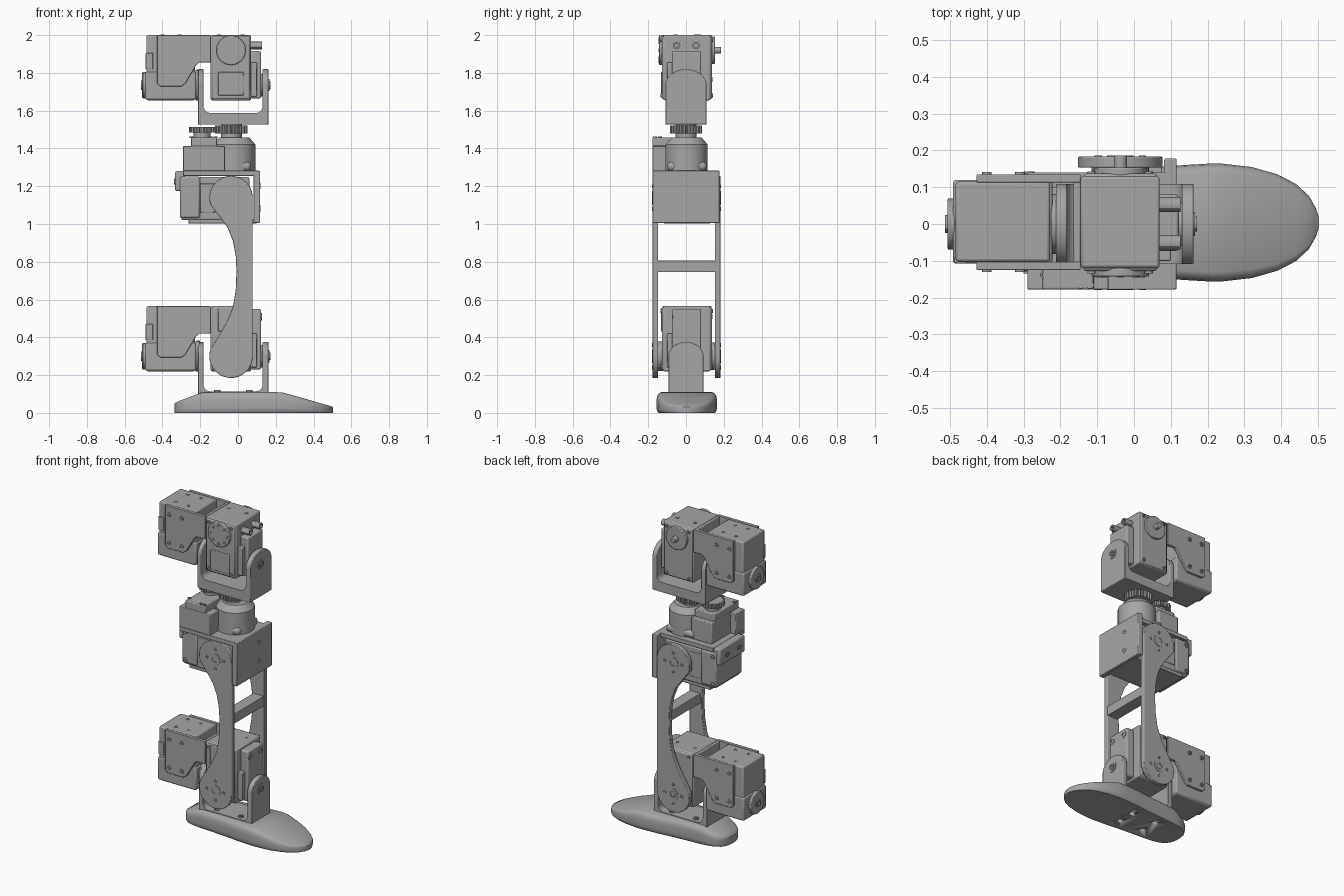
import bpy, bmesh, math
from mathutils import Vector

cube = bpy.data.objects.get("Cube")
if cube:
    bpy.data.objects.remove(cube, do_unlink=True)

grey = bpy.data.materials.new("mid grey")
grey.use_nodes = True
grey.diffuse_color = (0.38, 0.38, 0.38, 1)
grey.node_tree.nodes["Principled BSDF"].inputs["Base Color"].default_value = grey.diffuse_color


def finish(name, bm, bevel=0.0, angle=30):
    bmesh.ops.recalc_face_normals(bm, faces=bm.faces)
    mesh = bpy.data.meshes.new(name)
    bm.to_mesh(mesh)
    bm.free()
    mesh.materials.append(grey)
    ob = bpy.data.objects.new(name, mesh)
    bpy.context.collection.objects.link(ob)
    if bevel:
        mod = ob.modifiers.new("bevel", 'BEVEL')
        mod.width, mod.segments, mod.limit_method = bevel, 2, 'ANGLE'
        mod.angle_limit = math.radians(50)
    bpy.ops.object.select_all(action='DESELECT')
    ob.select_set(True)
    bpy.context.view_layer.objects.active = ob
    bpy.ops.object.shade_smooth_by_angle(angle=math.radians(angle))
    return ob


def place(axis, p, d):
    """Put a 2D profile point at depth d along the axis."""
    return {'x': (d, p[0], p[1]), 'y': (p[0], d, p[1]), 'z': (p[0], p[1], d)}[axis]


def prism(name, axis, points, a, b, bevel=0.0, taper=1.0):
    bm = bmesh.new()
    mid = sum((Vector(p) for p in points), Vector((0, 0))) / len(points)
    low = [bm.verts.new(place(axis, p, a)) for p in points]
    high = [bm.verts.new(place(axis, mid + (Vector(p) - mid) * taper, b)) for p in points]
    bm.faces.new(low)
    bm.faces.new(high)
    for i in range(len(points)):
        j = (i + 1) % len(points)
        bm.faces.new((low[i], low[j], high[j], high[i]))
    return finish(name, bm, bevel)


def box(name, x, y, z, bevel=0.006):
    pts = [(x[0], y[0]), (x[1], y[0]), (x[1], y[1]), (x[0], y[1])]
    return prism(name, 'z', pts, z[0], z[1], bevel)


def arc(c, rx, rz, start, end, n):
    return [(c[0] + rx * math.cos(math.radians(start + (end - start) * i / n)),
             c[1] + rz * math.sin(math.radians(start + (end - start) * i / n))) for i in range(n + 1)]


def disc(name, axis, c, r, a, b, bevel=0.0, taper=1.0, n=32):
    return prism(name, axis, arc(c, r, r, 0, 360, n)[:-1], a, b, bevel, taper)


def screws(name, axis, points, a, b, r=0.011):
    """Socket-head screws: a rim around a sunken centre."""
    for p in points:
        bm = bmesh.new()
        rings = [[bm.verts.new(place(axis, q, d)) for q in arc(p, k, k, 0, 360, 12)[:-1]]
                 for k, d in ((r, a), (r, b), (r * .55, b), (r * .55, a))]
        for lo, hi in zip(rings, rings[1:]):
            for i in range(12):
                j = (i + 1) % 12
                bm.faces.new((lo[i], lo[j], hi[j], hi[i]))
        bm.faces.new(rings[-1])
        finish(name, bm)


def ring_points(c, r, n, turn=0):
    return arc(c, r, r, turn, turn + 360, n)[:-1]


def fork(name, w, base, pivot, rise, foot_top):
    """U bracket with two rounded arms holding the roll pivot."""
    for side, a, b, hub in (("right", -.212, -.182, -.225), ("left", .13, .162, .12)):
        pts = [(-w, base), (w, base)] + arc((0, pivot), w, rise, 0, 180, 20)
        prism(f"{name}_{side}_arm", 'x', pts, a, b, .004)
        disc(f"{name}_{side}_hub", 'x', (0, pivot), .05, hub, max(hub, a) + .01, .003)
    disc(name + "_pivot_ring", 'x', (0, pivot), .032, .15, .166)
    screws(name + "_pivot_screw", 'x', [(0, pivot)], .16, .171, .02)
    lo, hi = -.2, .15
    f = .035
    pts = [(lo, base), (hi, base), (hi, foot_top + f)]
    pts += arc((.13 - f, foot_top + f), f, f, 0, -90, 6)
    pts += arc((-.182 + f, foot_top + f), f, f, -90, -180, 6) + [(lo, foot_top + f)]
    prism(name + "_bridge", 'y', pts, -w, w)


def servo_pair(name, b, horn_z, reach):
    """Roll servo, its cradle and the pitch servo; b is the bottom height."""
    t, axle = b + .345, b + .08
    # roll servo
    box(name + "_roll_servo", (-.485, -.228), (-.103, .115), (b, t), .008)
    box(name + "_roll_gear_case", (-.492, -.222), (-.108, .12), (b + .004, b + .15), .008)
    box(name + "_roll_plug", (-.489, -.45), (-.107, -.09), (b + .165, b + .25), .003)
    disc(name + "_roll_rear_cap", 'x', (0, axle), .07, -.507, -.485, .005)
    screws(name + "_roll_cap_screw", 'x', [(0, axle)], -.5, -.514, .025)
    disc(name + "_roll_horn", 'x', (0, axle), .082, -.225, -.2, .005)
    screws(name + "_roll_top_screw", 'z', [(x, y) for x in (-.4, -.31) for y in (-.055, .068)], t - .002, t + .002)
    # cradle
    side = [(-.428, t), (-.145, t), (-.145, b + .2), (-.205, b + .2), (-.222, b + .185), (-.278, b + .09),
            (-.3, b + .073), (-.41, b + .073), (-.428, b + .09)]
    for y, face, d in ((-.125, -.125, -.006), (.113, .135, .006)):
        prism(name + "_cradle_side", 'y', side, y, y + .022, .003)
        screws(name + "_cradle_screw", 'y', [(x, z) for x in (-.4, -.31) for z in (b + .11, b + .29)], face, face + d, .013)
    box(name + "_cradle_wall", (-.165, -.145), (-.12, .13), (b + .2, t - .003), .004)
    # pitch servo
    box(name + "_pitch_servo", (-.145, .07), (-.12, .13), (b, t), .008)
    for y0, y1, f, d in ((-.128, -.09, -.128, -.006), (.1, .137, .137, .006)):
        box(name + "_pitch_cover", (-.138, .063), (y0, y1), (b + .006, t - .006), .008)
        corners = [(x, z) for x in (-.115, .04) for z in (b + .025, t - .025)]
        screws(name + "_cover_screw", 'y', corners, f, f + d)
    away = b + .08 if horn_z > b + .17 else t - .08
    box(name + "_pitch_panel", (-.105, .03), (-.133, -.12), (away - .055, away + .07), .004)
    disc(name + "_pitch_horn", 'y', (-.037, horn_z), .078, -reach, -.12, .004)
    screws(name + "_horn_screw", 'y', ring_points((-.037, horn_z), .058, 8), -reach, -reach - .003, .009)
    disc(name + "_pitch_rear_horn", 'y', (-.037, horn_z), .073, .13, .153, .004)
    disc(name + "_pitch_axle", 'y', (-.037, horn_z), .018, .15, .186, .003)
    screws(name + "_pitch_top_screw", 'z', [(-.1, .053), (.023, .053)], t - .002, t + .002)
    # side mount carrying the outer roll pivot
    box(name + "_side_mount", (.065, .122), (-.073, .08), (b + .01, t - .085 + (.07 if b < 1 else 0)), .008)
    box(name + "_side_step", (.065, .1), (-.1, -.06), (b + .02, b + .2), .004)
    screws(name + "_mount_screw", 'x', [(-.05, t - .055), (.053, t - .055)], .068, .126, .02)
    disc(name + "_side_boss", 'x', (0, axle), .06, .11, .132, .004)


# foot: cross-sections lofted from heel to toe (x, half width, height)
bm = bmesh.new()
stations = [(-.335, .02, .05), (-.328, .058, .055), (-.31, .088, .064), (-.28, .11, .075), (-.23, .124, .094),
            (-.19, .129, .108), (-.1, .135, .11), (.0, .143, .11), (.1, .154, .11), (.2, .16, .11),
            (.24, .16, .107), (.32, .151, .085), (.39, .131, .065), (.44, .105, .05), (.475, .073, .041),
            (.495, .038, .034), (.503, .012, .03)]
section = [(.93, 0), (.985, .1), (1, .25), (1, .62), (.98, .8), (.93, .93), (.84, 1)]
loops = []
for x, w, h in stations:
    ys = [(-k, f) for k, f in section] + [(k, f) for k, f in reversed(section)]
    loops.append([bm.verts.new((x, k * w + .004, f * h)) for k, f in ys])
for p, q in zip(loops, loops[1:]):
    for i in range(len(p)):
        j = (i + 1) % len(p)
        bm.faces.new((p[i], p[j], q[j], q[i]))
bm.faces.new(loops[0])
bm.faces.new(loops[-1])
foot = finish("foot", bm, 0, 40)

# screw wells under the sole
for p in [(x, y) for x in (-.11, .06) for y in (-.055, .055)]:
    well = disc("sole_well_cutter", 'z', p, .02, -.02, .04)
    mod = foot.modifiers.new("well", 'BOOLEAN')
    mod.object, mod.solver = well, 'EXACT'
    bpy.context.view_layer.objects.active = foot
    bpy.ops.object.modifier_apply(modifier=mod.name)
    bpy.data.objects.remove(well, do_unlink=True)

# ankle and hip joints
fork("ankle_fork", .093, .1, .3, .075, .114)
screws("ankle_fork_screw", 'z', [(x, y) for x in (-.11, .06) for y in (-.055, .055)], .112, .12, .018)
servo_pair("ankle", .22, .3, .15)
fork("hip_fork", .109, 1.526, 1.735, .085, 1.588)
servo_pair("hip", 1.655, 1.92, .143)

# shin link: two waisted plates and a tie bar
waist = [(-.105, 1.05), (-.055, .98), (-.027, .91), (-.012, .83), (-.008, .75), (-.012, .65), (-.027, .56),
         (-.06, .48), (-.11, .395)]
link = arc((-.037, 1.14), .115, .115, 0, 200, 24) + waist + arc((-.037, .3), .115, .115, 160, 360, 24)
for name, a, b, d in (("front", -.177, -.147, -1), ("back", .153, .183, 1)):
    prism(f"shin_{name}_plate", 'y', link, a, b, .003)
    face = a if d < 0 else b
    for z in (1.14, .3):
        screws("shin_pivot_ring", 'y', [(-.037, z)], face - d * .002, face + d * .003, .036)
        screws("shin_plate_screw", 'y', ring_points((-.037, z), .06, 4), face - d * .002, face + d * .003, .01)
box("shin_tie_bar", (.0, .076), (-.15, .16), (.745, .807), .003)

# knee servo lying on its side
box("knee_servo", (-.3, .06), (-.12, .13), (1.02, 1.25), .01)
box("knee_servo_end_case", (-.308, -.2), (-.128, .137), (1.03, 1.252), .012)
box("knee_servo_panel", (-.2, -.12), (-.126, .134), (1.06, 1.215), .004)
for y, d in ((-.128, -.006), (.137, .006)):
    screws("knee_case_screw", 'y', [(-.285, 1.05), (-.285, 1.225)], y, y + d, .015)
disc("knee_front_horn", 'y', (-.037, 1.14), .078, -.15, -.12, .003)
disc("knee_back_horn", 'y', (-.037, 1.14), .078, .13, .156, .003)

# knee bracket: lower lip, side wall and roof
box("knee_bracket_wall", (.082, .116), (-.178, .178), (1.005, 1.282), .004)
box("knee_bracket_roof", (-.29, .11), (-.178, .14), (1.255, 1.282), .003)
box("knee_bracket_floor", (-.262, .1), (-.118, .128), (1.003, 1.025), .003)
box("knee_bracket_tab", (-.333, -.28), (-.12, .13), (1.175, 1.28), .008)
screws("bracket_wall_screw", 'x', [(.047, 1.083), (.047, 1.203)], .112, .118, .018)
screws("bracket_tab_screw", 'x', [(-.06, 1.225), (.06, 1.225)], -.33, -.338, .016)

# yaw drive: motor case, turret and gear pair
box("yaw_motor_case", (-.252, -.107), (-.178, .1), (1.28, 1.415), .005)
box("yaw_motor_cover", (-.25, -.11), (-.178, .07), (1.41, 1.458), .005)
box("yaw_motor_flange", (-.29, -.07), (-.178, -.09), (1.28, 1.413), .004)
screws("yaw_cover_screw", 'z', [(-.245, -.138), (-.145, -.165), (-.12, -.165)], 1.455, 1.462)
box("yaw_turret_base", (-.13, .07), (-.1, .11), (1.28, 1.33), .02)
disc("yaw_turret", 'z', (-.02, .003), .112, 1.28, 1.42, 0, 1, 48)
disc("yaw_turret_cone", 'z', (-.02, .003), .112, 1.42, 1.457, 0, .72, 48)


def gear(name, c, r, teeth, a, b):
    pts = []
    for i in range(teeth):
        for k, f in ((0, .86), (.3, .86), (.42, 1), (.78, 1)):
            t = math.tau * (i + k) / teeth
            pts.append((c[0] + r * f * math.cos(t), c[1] + r * f * math.sin(t)))
    prism(name, 'z', pts, a, b)


gear("yaw_large_gear", (-.035, 0), .086, 24, 1.478, 1.522)
gear("yaw_small_gear", (-.19, 0), .07, 18, 1.484, 1.513)
disc("yaw_large_shaft", 'z', (-.035, 0), .055, 1.45, 1.53)
disc("yaw_small_shaft", 'z', (-.19, 0), .045, 1.45, 1.487)
